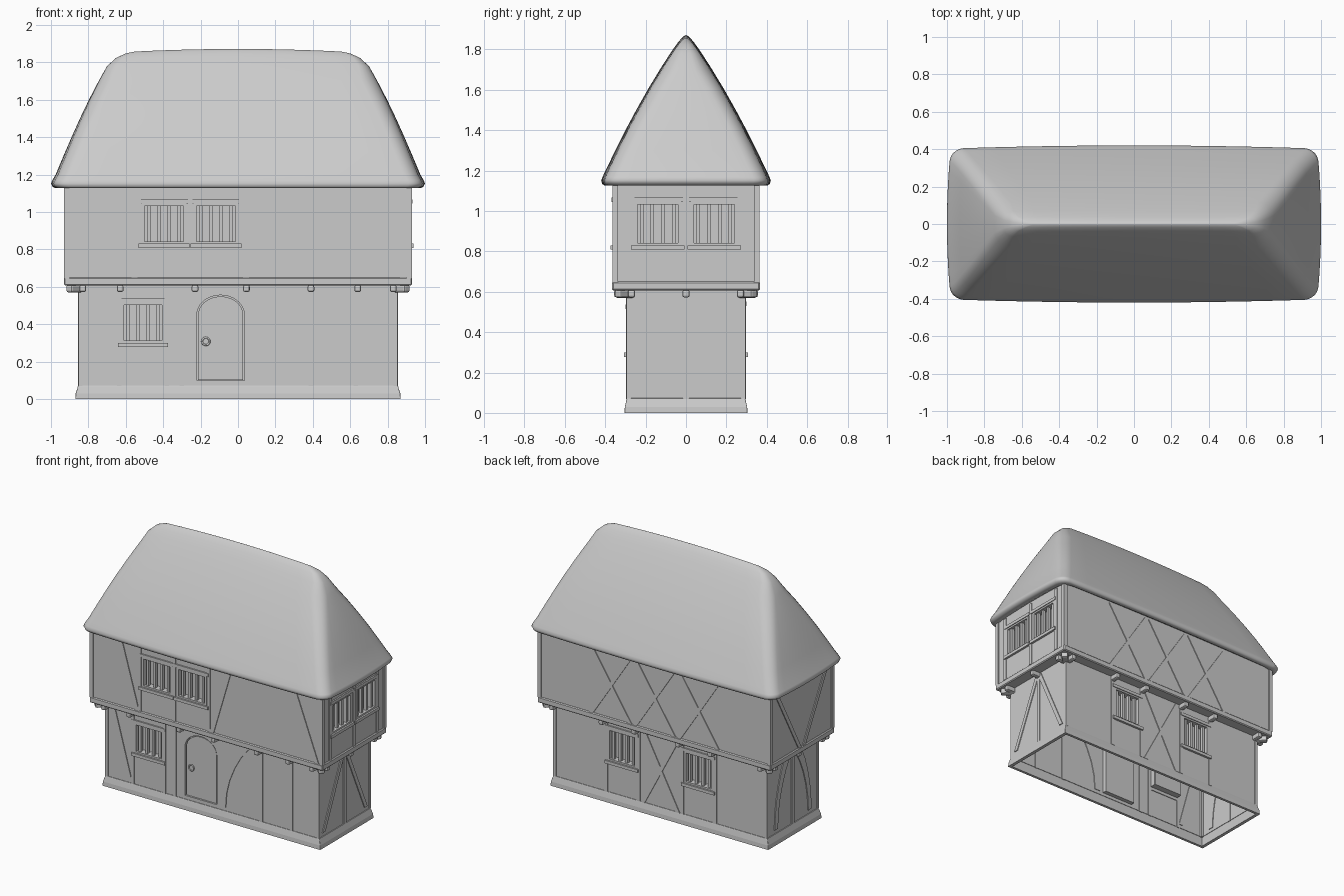
import bpy, bmesh, math

if "Cube" in bpy.data.objects:
    bpy.data.objects.remove(bpy.data.objects["Cube"])

LX, LY = 0.85, 0.29        # ground floor half sizes
UX, UY = 0.922, 0.358      # upper floor half sizes
BASE = {('F', 0): LY, ('B', 0): LY, ('R', 0): LX, ('L', 0): LX,
        ('F', 1): UY, ('B', 1): UY, ('R', 1): UX, ('L', 1): UX}


def P(side, u, d, z):
    return {'F': (u, -d, z), 'B': (u, d, z), 'R': (d, u, z), 'L': (-d, u, z)}[side]


def prism(bm, side, pts, d0, d1):
    """Stack of (u, z, half width) on a wall side, from depth d0 to d1."""
    outline = [(u - w, z) for u, z, w in pts] + [(u + w, z) for u, z, w in reversed(pts)]
    a = [bm.verts.new(P(side, u, d0, z)) for u, z in outline]
    b = [bm.verts.new(P(side, u, d1, z)) for u, z in outline]
    n, m = len(pts), len(outline)
    for i in range(m):
        bm.faces.new((a[i], a[(i + 1) % m], b[(i + 1) % m], b[i]))
    for r in (a, b):
        for i in range(n - 1):
            bm.faces.new((r[i], r[i + 1], r[m - 2 - i], r[m - 1 - i]))


def box(bm, x0, x1, y0, y1, z0, z1):
    prism(bm, 'B', [((x0 + x1) / 2, z, (x1 - x0) / 2) for z in (z0, z1)], y0, y1)


def finish(bm, name, smooth=False):
    bmesh.ops.recalc_face_normals(bm, faces=bm.faces)
    me = bpy.data.meshes.new(name)
    bm.to_mesh(me)
    bm.free()
    ob = bpy.data.objects.new(name, me)
    bpy.context.collection.objects.link(ob)
    if smooth:
        for p in me.polygons:
            p.use_smooth = True
    return ob


def ring(hx, hy, z, r, bow, lift):
    pts = []
    r = min(r, hy * 0.6)
    for k, (sx, sy) in enumerate([(1, 1), (-1, 1), (-1, -1), (1, -1)]):
        for i in range(6):
            a = math.radians(k * 90 + i * 18)
            pts.append((sx * (hx - r) + r * math.cos(a), sy * (hy - r) + r * math.sin(a)))
    full = []
    for i, p in enumerate(pts):
        full.append(p)
        if i % 6 == 5:
            q = pts[(i + 1) % len(pts)]
            full += [(p[0] + (q[0] - p[0]) * t / 12, p[1] + (q[1] - p[1]) * t / 12) for t in range(1, 12)]
    return [(x * (1 - bow / 2 * (y / max(hy, 1e-6)) ** 2), y * (1 - bow * (x / hx) ** 2),
             z + lift * (1 - (x / hx) ** 2)) for x, y in full]


def loft(name, levels, r, bow=0.0, smooth=True, z0=0, lift=0):
    bm = bmesh.new()
    prev = None
    for hx, hy, z in levels:
        cur = [bm.verts.new(p) for p in ring(hx, hy, z, r, bow, lift * max(0, z - z0))]
        if prev:
            for i in range(len(cur)):
                j = (i + 1) % len(cur)
                bm.faces.new((prev[i], prev[j], cur[j], cur[i]))
        prev = cur
    bmesh.ops.remove_doubles(bm, verts=bm.verts, dist=1e-5)
    return finish(bm, name, smooth)


# thatched roof and plinth
loft('roof', [(0.915, 0.352, 1.15), (0.95, 0.385, 1.13), (0.975, 0.405, 1.127), (0.992, 0.416, 1.135),
              (1.0, 0.42, 1.152), (0.992, 0.413, 1.17), (0.975, 0.399, 1.2), (0.933, 0.35, 1.3),
              (0.89, 0.299, 1.4), (0.845, 0.244, 1.5), (0.797, 0.186, 1.6), (0.745, 0.124, 1.7),
              (0.70, 0.071, 1.78), (0.65, 0.038, 1.825), (0.60, 0.018, 1.847),
              (0.56, 0.006, 1.856), (0.54, 0.0, 1.858)], 0.07, 0.04, z0=1.3, lift=0.024)
loft('plinth', [(LX - .004, LY - .004, 0), (0.87, 0.305, 0), (0.868, 0.303, 0.03), (0.857, 0.295, 0.065),
                (0.855, 0.293, 0.072), (LX - .003, LY - .003, 0.073)], 0.004, smooth=False)

frames, bars, timbers, joists = (bmesh.new() for _ in range(4))
cut = [bmesh.new(), bmesh.new()]


def timber(side, floor, pts, t=0.007):
    b = BASE[side, floor]
    prism(timbers, side, pts, b - 0.005, b + t)


def brace(side, floor, u0, z0, u1, z1, w=0.016):
    timber(side, floor, [(u0, z0, w), (u1, z1, w)], 0.006)


def post(side, floor, u, z0, z1, w=0.014):
    brace(side, floor, u, z0, u, z1, w)


def window(side, floor, u, z0, z1, w):
    b = BASE[side, floor]
    prism(cut[floor], side, [(u, z0, w), (u, z1, w)], b - 0.05, b + 0.03)
    # surround, sill and head
    for s in (-1, 1):
        prism(frames, side, [(u + s * (w - .004), z0, 0.008), (u + s * (w - .004), z1, 0.008)], b - 0.045, b + 0.004)
    for z in (z0, z1 - 0.012):
        prism(frames, side, [(u, z, w), (u, z + 0.012, w)], b - 0.045, b + 0.004)
    for z, t in ((z0 - 0.022, 0.016), (z1, 0.01)):
        prism(frames, side, [(u, z, w + 0.02), (u, z + 0.022, w + 0.02)], b - 0.005, b + t)
    for i in range(4):
        x = u + (i - 1.5) * w * 0.47
        prism(bars, side, [(x, z0, 0.009), (x, z1, 0.009)], b - 0.03, b - 0.008)


# windows
window('F', 0, -0.507, 0.30, 0.515, 0.114)
for u in (-0.395, -0.117):
    window('F', 1, u, 0.83, 1.045, 0.116)
for s in (-1, 1):
    window('R', 1, s * 0.14, 0.83, 1.045, 0.112)
    window('B', 0, s * 0.305, 0.30, 0.53, 0.112)

# arched door opening, its surround and the handle ring
DU, DW = -0.093, 0.127


def arch(w, z0, rise):
    return [(DU, z0, w)] + [(DU, 0.45 + rise * math.sin(math.radians(a)), w * math.cos(math.radians(a)))
                            for a in range(0, 89, 8)]


prism(cut[0], 'F', arch(DW, 0.098, 0.105), LY - 0.03, LY + 0.03)
bm = bmesh.new()
prism(bm, 'F', arch(DW - 0.007, 0.102, 0.098), LY - 0.025, LY - 0.006)
finish(bm, 'door')
bpy.ops.mesh.primitive_torus_add(location=(-0.172, -LY + 0.002, 0.308), rotation=(math.pi / 2, 0, 0), major_radius=0.02,
                                 minor_radius=0.005, major_segments=20, minor_segments=8)
bpy.context.object.name = 'door_handle'
bpy.ops.object.shade_smooth()

# front timbers
brace('F', 0, -0.80, 0.61, -0.66, 0.10)
for u in (-0.635, -0.382, -0.30, 0.39, 0.63):
    post('F', 0, u, 0.07, 0.60, 0.012)
CURVE = [(0.085, 0.10, 0.023), (0.092, 0.20, 0.023), (0.113, 0.30, 0.026), (0.15, 0.40, 0.03),
         (0.195, 0.49, 0.036), (0.245, 0.56, 0.042), (0.29, 0.607, 0.046)]
timber('F', 0, CURVE, 0.006)
for a, b in ((-0.69, -0.55), (0.185, 0.04), (0.70, 0.885)):
    brace('F', 1, a, 1.13, b, 0.64)
for u in (-0.53, -0.256, 0.018):
    post('F', 1, u, 0.65, 1.13, 0.012)

# back timbers: crossed braces
for c in (-0.35, 0, 0.35):
    for s in (-1, 1):
        brace('B', 1, c - s * 0.16, 0.64, c + s * 0.16, 1.13)
for s in (-1, 1):
    brace('B', 0, -s * 0.14, 0.07, s * 0.14, 0.60)
    for u in (0.175, 0.435):
        post('B', 0, s * u, 0.07, 0.60)

# end timbers
for s in (-1, 1):
    brace('R', 0, s * 0.01, 0.60, s * 0.24, 0.10)
    post('R', 1, s * 0.27, 0.65, 1.13)
    brace('L', 1, s * 0.02, 0.64, s * 0.29, 1.13)
    timber('L', 0, [(s * (0.255 - u * 0.75), z, w * 0.8) for u, z, w in CURVE], 0.006)
post('R', 1, 0, 0.65, 1.13)
for side in 'LR':
    post(side, 0, 0, 0.07, 0.60)

# corner posts, sill beam, joist ends and corner brackets
sill = bmesh.new()
box(sill, -0.931, 0.931, -0.366, 0.366, 0.607, 0.65)
ob = finish(sill, 'jetty_sill')
mod = ob.modifiers.new('bevel', 'BEVEL')
mod.width = 0.006
for sx in (-1, 1):
    for sy in (-1, 1):
        for hx, hy, w, z0, z1 in ((LX + .004, LY + .004, .022, .07, .607), (UX + .008, UY + .007, .028, .645, 1.15)):
            xs, ys = sorted((sx * hx, sx * (hx - w))), sorted((sy * hy, sy * (hy - w)))
            box(timbers, *xs, *ys, z0, z1)
        # diagonal bracket under each corner
        vs = []
        for z in (0.57, 0.609):
            for a, t in ((0.825, -1), (0.905, -1), (0.905, 1), (0.825, 1)):
                vs.append(joists.verts.new((sx * (a - t * 0.016), sy * (a - 0.566 + t * 0.016), z)))
        for f in ((0, 1, 2, 3), (4, 5, 6, 7), (0, 1, 5, 4), (1, 2, 6, 5), (2, 3, 7, 6), (3, 0, 4, 7)):
            joists.faces.new([vs[i] for i in f])
for side, us in (('F', (-0.83, -0.63, -0.23, 0.045, 0.39, 0.64, 0.83)),
                 ('B', (-0.83, -0.435, -0.175, 0.175, 0.435, 0.83)),
                 ('R', (-0.27, 0, 0.27)), ('L', (-0.27, 0, 0.27))):
    b = BASE[side, 0]
    for u in us:
        prism(joists, side, [(u, 0.572, 0.018), (u, 0.609, 0.018)], b - 0.005, b + 0.066)
ob = finish(joists, 'joist_ends')
mod = ob.modifiers.new('bevel', 'BEVEL')
mod.width, mod.segments = 0.01, 2
finish(timbers, 'wall_timbers')
finish(frames, 'window_frames')
finish(bars, 'window_bars')

# hollow wall shells with recessed openings
for floor, name, hx, hy, z0, z1 in ((0, 'ground_floor_walls', LX, LY, 0.0, 0.608),
                                    (1, 'upper_floor_walls', UX, UY, 0.62, 1.152)):
    bm = bmesh.new()
    box(bm, -hx, hx, -hy, hy, z0, z1)
    wall = finish(bm, name)
    cutter = finish(cut[floor], 'opening_cutter')
    cutter.hide_render = True
    mod = wall.modifiers.new('openings', 'BOOLEAN')
    mod.object, mod.operation, mod.solver = cutter, 'DIFFERENCE', 'EXACT'
    bpy.context.view_layer.objects.active = wall
    bpy.ops.object.modifier_apply(modifier='openings')
    bpy.data.objects.remove(cutter)
    bm = bmesh.new()
    bm.from_mesh(wall.data)
    ends = [f for f in bm.faces if all(abs(v.co.z - z0) < 1e-4 for v in f.verts)
            or all(abs(v.co.z - z1) < 1e-4 for v in f.verts)]
    bmesh.ops.delete(bm, geom=ends, context='FACES')
    bm.to_mesh(wall.data)
    bm.free()
